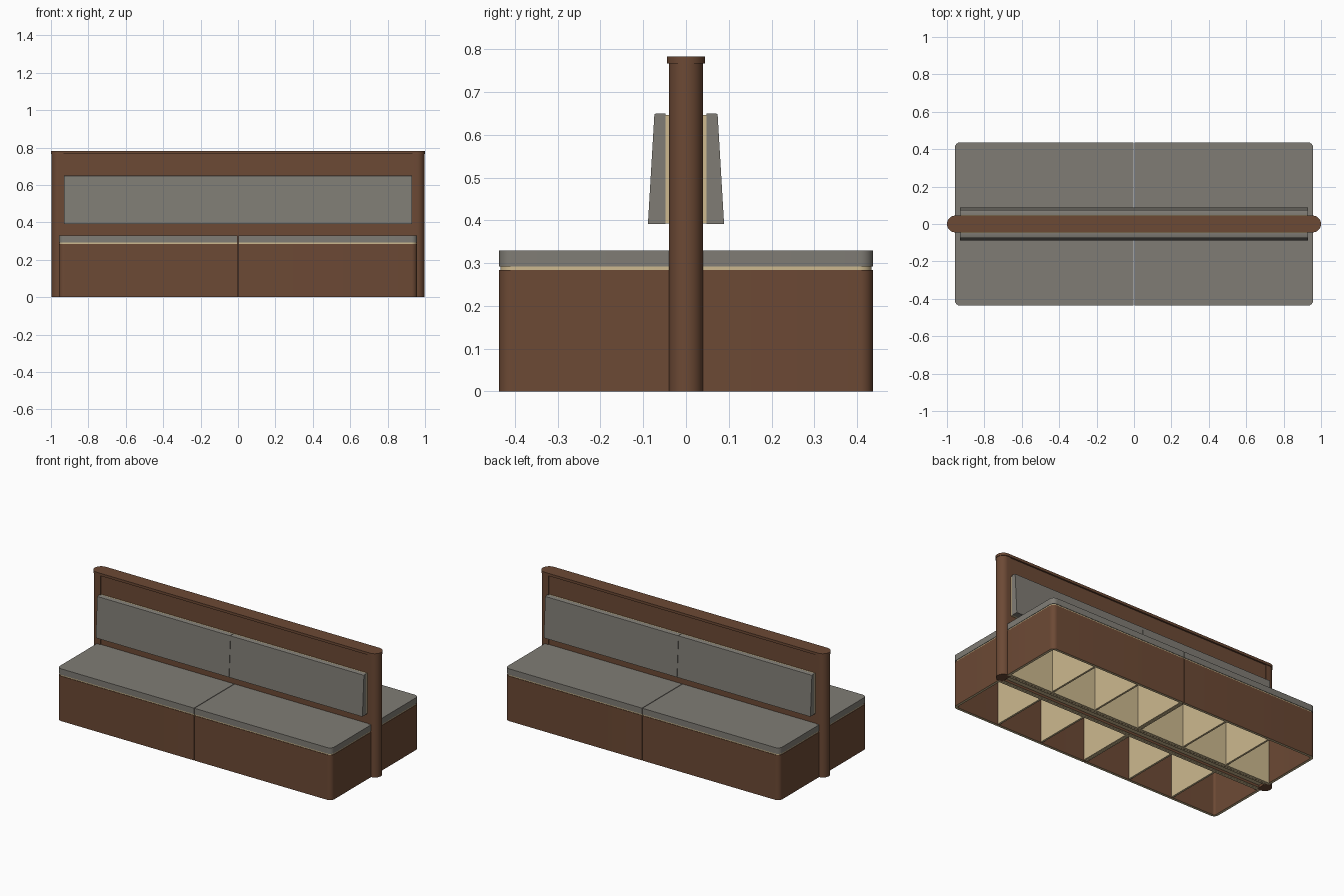
import bpy, bmesh, math
from mathutils import Vector

cube = bpy.data.objects.get("Cube")
if cube:
    bpy.data.objects.remove(cube)


def material(name, rgb):
    m = bpy.data.materials.new(name)
    m.use_nodes = True
    m.diffuse_color = (*rgb, 1)
    m.node_tree.nodes["Principled BSDF"].inputs["Base Color"].default_value = (*rgb, 1)
    return m


BROWN = material("brown wood", (0.15, 0.067, 0.035))
TAN = material("pale plywood", (0.61, 0.485, 0.275))
GREY = material("grey upholstery", (0.215, 0.203, 0.178))


def extrude(name, outline, lo, hi, mat, sx=1, sy=1, axis="z", raw_base=False):
    """Extrude a closed outline along z (xy outline) or x (yz outline), mirrored by sx, sy."""
    bm = bmesh.new()

    def place(a, b, c):
        x, y, z = (a, b, c) if axis == "z" else (c, a, b)
        return bm.verts.new((x * sx, y * sy, z))

    low = [place(a, b, lo) for a, b in outline]
    high = [place(a, b, hi) for a, b in outline]
    bm.faces.new(low)
    bm.faces.new(high)
    n = len(low)
    for i in range(n):
        j = (i + 1) % n
        bm.faces.new((low[i], low[j], high[j], high[i]))
    bmesh.ops.recalc_face_normals(bm, faces=bm.faces)
    if raw_base:  # bare plywood edge underneath
        for f in bm.faces:
            f.material_index = int(f.normal.z < -0.9)
    me = bpy.data.meshes.new(name)
    bm.to_mesh(me)
    bm.free()
    me.materials.append(mat)
    if raw_base:
        me.materials.append(TAN)
    ob = bpy.data.objects.new(name, me)
    bpy.context.collection.objects.link(ob)
    bpy.ops.object.select_all(action="DESELECT")
    ob.select_set(True)
    bpy.context.view_layer.objects.active = ob
    bpy.ops.object.shade_smooth_by_angle(angle=math.radians(35))
    return ob


def arc(cx, cy, r, start, end, steps=8):
    angles = [math.radians(start + (end - start) * i / steps) for i in range(steps + 1)]
    return [(cx + r * math.cos(a), cy + r * math.sin(a)) for a in angles]


def rect(x0, x1, y0, y1):
    return [(x0, y0), (x1, y0), (x1, y1), (x0, y1)]


def rounded_slab(x0, x1, y0, y1, r):
    """Rectangle with only its outer corner rounded."""
    return [(x0, y0), (x1, y0)] + arc(x1 - r, y1 - r, r, 0, 90) + [(x0, y1)]


X0, X1 = 0.002, 0.958      # one bench half, from the centre joint outward
Y0, Y1 = 0.036, 0.437      # wall side and seat front
R, T = 0.03, 0.016         # corner radius and board thickness
BOX_TOP, PLY_TOP, SEAT_TOP = 0.284, 0.292, 0.33

# Four bench units, two on each side of the wall
for sy, side in ((-1, "front"), (1, "back")):
    for sx, hand in ((1, "left"), (-1, "right")):
        tag = f"{side}_{hand}"
        shell = ([(X1, Y0)] + arc(X1 - R, Y1 - R, R, 0, 90) + [(X0, Y1), (X0, Y1 - T)]
                 + arc(X1 - R, Y1 - R, R - T, 90, 0) + [(X1 - T, Y0)])
        extrude(f"bench_shell_{tag}", shell, 0, BOX_TOP, BROWN, sx, sy, raw_base=True)
        extrude(f"bench_back_board_{tag}", rect(X0, X1 - T, Y0, Y0 + T),
                0, BOX_TOP, TAN, sx, sy)
        # Partitions making three compartments
        step = (X1 - T - X0) / 3
        for i in range(3):
            x = X0 + i * step
            extrude(f"bench_partition_{tag}_{i + 1}", rect(x, x + 0.012, Y0 + T, Y1 - T),
                    0.004, BOX_TOP, TAN, sx, sy)
        # Seat board and cushion
        extrude(f"seat_board_{tag}", rounded_slab(X0, X1 - 0.003, Y0, Y1 - 0.003, R),
                BOX_TOP - 0.008, PLY_TOP, TAN, sx, sy)
        extrude(f"seat_cushion_{tag}", rounded_slab(X0, X1, Y0, Y1, R),
                PLY_TOP, SEAT_TOP, GREY, sx, sy)
        # Backrest board and tapered cushion
        extrude(f"backrest_board_{tag}", rect(0.034, 0.048, 0.393, 0.647),
                0.001, 0.928, TAN, sx, sy, axis="x")
        pad = [(0.048, 0.392), (0.089, 0.392), (0.074, 0.648), (0.07, 0.65), (0.048, 0.65)]
        extrude(f"backrest_cushion_{tag}", pad, 0.001, 0.931, GREY, sx, sy, axis="x")

# Dividing wall: two brown skins over a plywood core
for sy, side in ((-1, "front"), (1, "back")):
    extrude(f"wall_skin_{side}", rect(-0.932, 0.932, 0.022, 0.035), 0, 0.768, BROWN,
            1, sy, raw_base=True)
extrude("wall_core", rect(-0.932, 0.932, -0.022, 0.022), 0.015, 0.768, TAN)

# Half-round end posts
post = [(0.932, -0.04)] + arc(0.957, 0, 0.04, -90, 90, 20) + [(0.932, 0.04)]
for sx, hand in ((1, "left"), (-1, "right")):
    extrude(f"end_post_{hand}", post, 0, 0.768, BROWN, sx)

# Top rail with round ends
rail = arc(0.955, 0, 0.045, -90, 90, 20) + arc(-0.955, 0, 0.045, 90, 270, 20)
extrude("top_rail", rail, 0.767, 0.783, BROWN)
